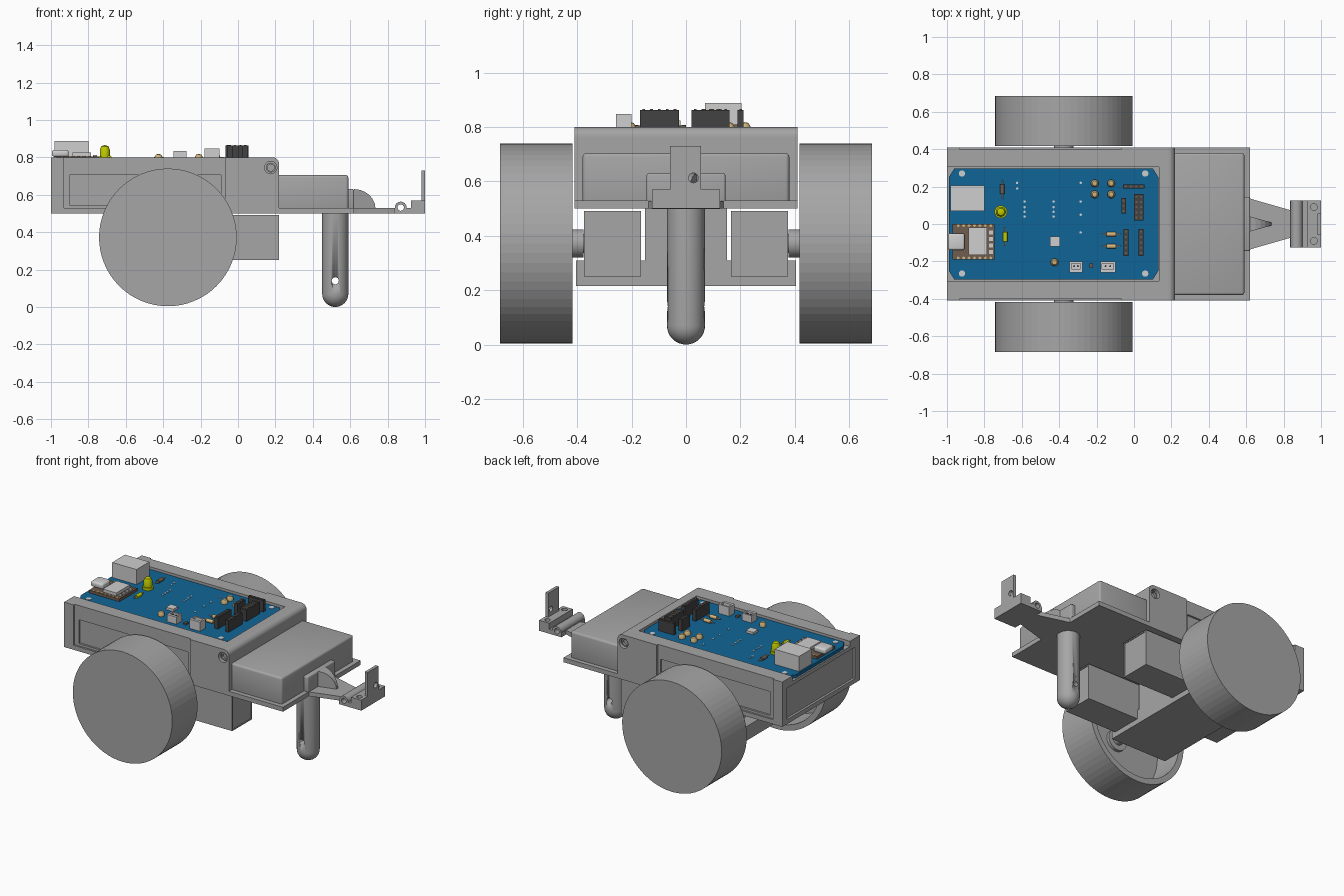
import bpy, bmesh, math
from mathutils import Vector, Matrix

if "Cube" in bpy.data.objects:
    bpy.data.objects.remove(bpy.data.objects["Cube"], do_unlink=True)


def material(name, r, g, b):
    m = bpy.data.materials.new(name)
    m.use_nodes = True
    m.diffuse_color = (r, g, b, 1)
    m.node_tree.nodes["Principled BSDF"].inputs["Base Color"].default_value = (r, g, b, 1)
    return m


GREY = material("plastic grey", 0.38, 0.38, 0.38)
BLUE = material("board blue", 0.005, 0.13, 0.31)
LIGHT = material("light grey", 0.62, 0.62, 0.62)
DARK = material("dark grey", 0.055, 0.055, 0.055)
LIME = material("lime", 0.53, 0.6, 0.0)
TAN = material("tan", 0.62, 0.45, 0.2)
BROWN = material("brown", 0.16, 0.11, 0.08)
AXIS = {"x": Matrix.Rotation(math.pi / 2, 4, "Y"),
        "y": Matrix.Rotation(-math.pi / 2, 4, "X"), "z": Matrix()}


def finish(name, bm, mat, smooth=False):
    bmesh.ops.recalc_face_normals(bm, faces=bm.faces)
    me = bpy.data.meshes.new(name)
    bm.to_mesh(me)
    bm.free()
    me.materials.append(mat)
    ob = bpy.data.objects.new(name, me)
    bpy.context.collection.objects.link(ob)
    if smooth:
        bpy.ops.object.select_all(action="DESELECT")
        ob.select_set(True)
        bpy.context.view_layer.objects.active = ob
        bpy.ops.object.shade_smooth_by_angle(angle=math.radians(35))
    return ob


def box(name, x, y, z, mat=GREY, bevel=0):
    bm = bmesh.new()
    bmesh.ops.create_cube(bm, size=1)
    for v in bm.verts:
        v.co = Vector([(a + b) / 2 + c * (b - a) for (a, b), c in zip((x, y, z), v.co)])
    if bevel:
        bmesh.ops.bevel(bm, geom=bm.edges[:], offset=bevel, segments=3,
                        affect="EDGES", profile=0.5)
    return finish(name, bm, mat, bool(bevel))


def rod(name, centre, r, length, axis="z", mat=GREY, sides=24):
    bm = bmesh.new()
    bmesh.ops.create_cone(bm, cap_ends=True, segments=sides, radius1=r, radius2=r,
                          depth=length, matrix=Matrix.Translation(centre) @ AXIS[axis])
    return finish(name, bm, mat, True)


def lathe(name, profile, centre, axis="z", mat=GREY, sides=32, smooth=True, flip=1):
    """Spin (radius, height) points around an axis."""
    bm = bmesh.new()
    vs = [bm.verts.new((r, 0, h * flip)) for r, h in profile]
    es = [bm.edges.new(p) for p in zip(vs, vs[1:])]
    bmesh.ops.spin(bm, geom=vs + es, cent=(0, 0, 0), axis=(0, 0, 1),
                   angle=math.tau, steps=sides, use_duplicate=False)
    bmesh.ops.remove_doubles(bm, verts=bm.verts, dist=0.0002)
    bm.transform(Matrix.Translation(centre) @ AXIS[axis])
    return finish(name, bm, mat, smooth)


def prism(name, points, low, high, axis="z", mat=GREY):
    """Extrude an outline of (x, y) points along z, or (x, z) points along y."""
    bm = bmesh.new()
    place = (lambda a, b: (a, b, low)) if axis == "z" else (lambda a, b: (a, low, b))
    face = bm.faces.new([bm.verts.new(place(*p)) for p in points])
    ext = bmesh.ops.extrude_face_region(bm, geom=[face])["geom"]
    move = Vector((0, 0, high - low)) if axis == "z" else Vector((0, high - low, 0))
    bmesh.ops.translate(bm, vec=move, verts=[v for v in ext if isinstance(v, bmesh.types.BMVert)])
    return finish(name, bm, mat)


def cut(ob, *cutters):
    for c in cutters:
        mod = ob.modifiers.new("cut", "BOOLEAN")
        mod.operation, mod.solver, mod.object = "DIFFERENCE", "EXACT", c
        bpy.context.view_layer.update()
        me = bpy.data.meshes.new_from_object(
            ob.evaluated_get(bpy.context.evaluated_depsgraph_get()))
        ob.modifiers.clear()
        ob.data = me
        bpy.data.objects.remove(c, do_unlink=True)


# Main shell with rounded front top edge, board pocket and recessed panels
arc = [(0.185 + 0.035 * math.cos(a), 0.765 + 0.035 * math.sin(a))
       for a in [i * math.pi / 12 for i in range(7)]]
body = prism("main_body", [(-1, 0.5), (0.22, 0.5)] + arc + [(-1, 0.8)], -0.41, 0.41, "y")
cut(body, box("pocket_cutter", (-1.1, 0.135), (-0.305, 0.305), (0.765, 0.9)),
    box("rear_cutter", (-1.1, -0.985), (-0.36, 0.36), (0.53, 0.74)))
for s in (-1, 1):
    def span(a, b):
        return tuple(sorted((s * a, s * b)))
    cut(body, box("side_cutter", (-0.93, -0.07), span(0.398, 0.5), (0.53, 0.85)),
        box("panel_cutter", (-0.9, -0.09), span(0.385, 0.5), (0.545, 0.705)),
        rod("bolt_cutter", (0.175, s * 0.41, 0.745), 0.033, 0.06, "y"))
    lathe("bolt_sleeve", [(0.018, -0.02), (0.018, 0.01), (0.026, 0.01), (0.026, -0.02)],
          (0.175, s * 0.385, 0.745), "y", GREY, 24, True, s)

    # Wheel, hollow on its inner side, with axle and motor
    lathe("wheel", [(0, 0.685), (0.368, 0.685), (0.368, 0.418), (0.33, 0.418),
                    (0.33, 0.62), (0.07, 0.62), (0.07, 0.6), (0, 0.6)],
          (-0.375, 0, 0.372), "y", GREY, 64, False, s)
    rod("axle", (-0.375, s * 0.48, 0.372), 0.035, 0.3, "y")
    rod("axle_collar", (-0.375, s * 0.4, 0.372), 0.052, 0.045, "y")
    motor = box("motor", (-0.5, 0.22), span(0.165, 0.375), (0.25, 0.492))
    cut(motor, box("motor_panel_cutter", (0.215, 0.3), span(0.172, 0.368), (0.258, 0.484)))

# Undercarriage
box("undercarriage_plate", (-0.585, -0.165), (-0.405, 0.405), (0.215, 0.31))
box("undercarriage_core", (-0.5, -0.165), (-0.15, 0.15), (0.3, 0.5))

# Front deck, lid and arch for the tow arm
box("front_deck", (0.2, 0.62), (-0.41, 0.41), (0.5, 0.53))
box("front_lid", (0.15, 0.59), (-0.38, 0.38), (0.515, 0.705), GREY, 0.014)
box("arm_arch", (0.57, 0.62), (-0.145, 0.145), (0.51, 0.63), GREY, 0.008)

# Tow arm and hinge
prism("tow_arm", [(0.6, -0.145), (0.64, -0.13), (0.85, -0.07),
                  (0.85, 0.07), (0.64, 0.13), (0.6, 0.145)], 0.5, 0.528)
curve = [(0.62 + 0.115 * math.sin(a), 0.525 + 0.105 * math.cos(a))
         for a in [i * math.pi / 12 for i in range(7)]]
gusset = prism("arm_gusset", [(0.61, 0.52)] + curve, -0.04, 0.04, "y")
for v in gusset.data.vertices:
    v.co.y *= max(0.2, 1 - (v.co.x - 0.62) * 7)
box("hinge_plate", (0.835, 1.0), (-0.125, 0.125), (0.5, 0.53))
lathe("hinge_barrel", [(0.032, -0.125), (0.032, 0.125), (0.017, 0.125),
                       (0.017, -0.125), (0.032, -0.125)], (0.87, 0, 0.531), "y", GREY, 24)
cut(bpy.data.objects["hinge_plate"], rod("pin_cutter", (0.87, 0, 0.531), 0.025, 0.4, "y"))
block = box("hitch_block", (0.925, 1.0), (-0.125, 0.125), (0.51, 0.57))
cut(block, *[rod("hole_cutter", (0.962, y, 0.56), 0.018, 0.06) for y in (-0.09, 0.09)])
tab = box("hitch_tab", (0.98, 1.0), (-0.058, 0.056), (0.53, 0.73))
cut(tab, rod("tab_cutter", (0.99, 0.027, 0.613), 0.018, 0.1, "x"))

# Front support leg with rounded foot and cross hole
foot = [(0.07 * math.sin(a), 0.07 - 0.07 * math.cos(a))
        for a in [i * math.pi / 16 for i in range(9)]]
leg = lathe("support_leg", foot + [(0.07, 0.51), (0, 0.51)], (0.52, 0, 0), "z")
cut(leg, rod("leg_cutter", (0.52, 0, 0.14), 0.019, 0.3, "y"))

# Circuit board with chamfered corners
T = 0.787
prism("circuit_board", [(-0.99, -0.25), (-0.96, -0.298), (0.1, -0.298), (0.13, -0.25),
                        (0.13, 0.25), (0.1, 0.298), (-0.96, 0.298), (-0.99, 0.25)],
      0.76, T, "z", BLUE)
for x in (-0.92, 0.06):
    for y in (-0.265, 0.27):
        rod("mounting_hole", (x, y, T), 0.017, 0.006, "z", LIGHT, 16)
for x, ys in ((-0.585, (0.12, 0.09, 0.065, 0.04)), (-0.43, (0.12, 0.09, 0.065, 0.04)),
              (-0.285, (0.22, 0.12, 0.05, -0.045)), (-0.625, (0.22, 0.19))):
    for y in ys:
        rod("solder_pad", (x, y, T), 0.007, 0.006, "z", LIGHT, 8)

# Square socket and controller module
box("square_socket", (-0.98, -0.8), (0.07, 0.205), (T, 0.888), LIGHT)
box("module_board", (-0.97, -0.745), (-0.19, 0), (T, 0.805), BROWN)
box("module_shield", (-0.885, -0.785), (-0.165, -0.02), (0.805, 0.825), LIGHT)
box("module_port", (-0.995, -0.905), (-0.14, -0.05), (0.803, 0.84), LIGHT, 0.012)
for i in range(7):
    for y in (-0.182, -0.008):
        rod("module_pin", (-0.94 + i * 0.029, y, 0.803), 0.008, 0.01, "z", TAN, 8)
for i in range(4):
    box("module_chip", (-0.775, -0.755), (-0.16 + i * 0.035, -0.14 + i * 0.035),
        (0.8, 0.812), LIGHT)

# Indicator lamp
lathe("indicator_lamp", [(0, T), (0.034, T), (0.034, 0.805), (0.027, 0.805), (0.027, 0.84),
                         (0.019, 0.859), (0, 0.866)], (-0.712, 0.065, 0), "z", LIME, 20)


# Pin sockets with grid of contact holes
def header(x, y, nx, ny):
    box("pin_header", x, y, (T, 0.863), DARK)
    for i in range(nx):
        for j in range(ny):
            cx = x[0] + (i + 0.5) * (x[1] - x[0]) / nx
            cy = y[0] + (j + 0.5) * (y[1] - y[0]) / ny
            box("pin_contact", (cx - 0.005, cx + 0.005), (cy - 0.005, cy + 0.005),
                (0.86, 0.866), BROWN)


header((-0.055, -0.03), (-0.17, -0.026), 1, 5)
header((0.025, 0.05), (-0.17, -0.026), 1, 5)
header((-0.068, -0.043), (0.055, 0.14), 1, 3)
header((0, 0.05), (0.02, 0.16), 2, 5)
header((-0.06, 0.055), (0.19, 0.212), 4, 1)

# White plug sockets, hollow on top
for x, top in (((-0.345, -0.275), 0.835), ((-0.18, -0.1), 0.848)):
    plug = box("plug_socket", x, (-0.258, -0.2), (T, top), LIGHT)
    cut(plug, box("plug_cutter", (x[0] + 0.01, x[1] - 0.01), (-0.24, -0.21), (T + 0.01, 1)))
    for f in (0.35, 0.65):
        rod("plug_pin", (x[0] + f * (x[1] - x[0]), -0.225, 0.81), 0.005, 0.04, "z", DARK, 8)
box("small_chip", (-0.45, -0.395), (-0.12, -0.068), (T, 0.803), LIGHT)
box("tiny_part", (-0.237, -0.22), (-0.235, -0.21), (T, 0.8), BROWN)

# Capacitors and resistors
for x, y in ((-0.21, 0.217), (-0.122, 0.217), (-0.21, 0.158), (-0.122, 0.158), (-0.425, -0.205)):
    lathe("capacitor", [(0, T), (0.021, T), (0.021, 0.803), (0.013, 0.815), (0, 0.818)],
          (x, y, 0), "z", TAN, 14)
for x, y, axis, mat in ((-0.705, 0.185, "y", BROWN), (-0.688, -0.068, "y", LIME),
                        (-0.122, -0.055, "x", TAN), (-0.122, -0.12, "x", TAN)):
    rod("resistor_body", (x, y, 0.798), 0.012, 0.05, axis, mat, 12)
    rod("resistor_wire", (x, y, 0.798), 0.004, 0.1, axis, LIGHT, 8)
